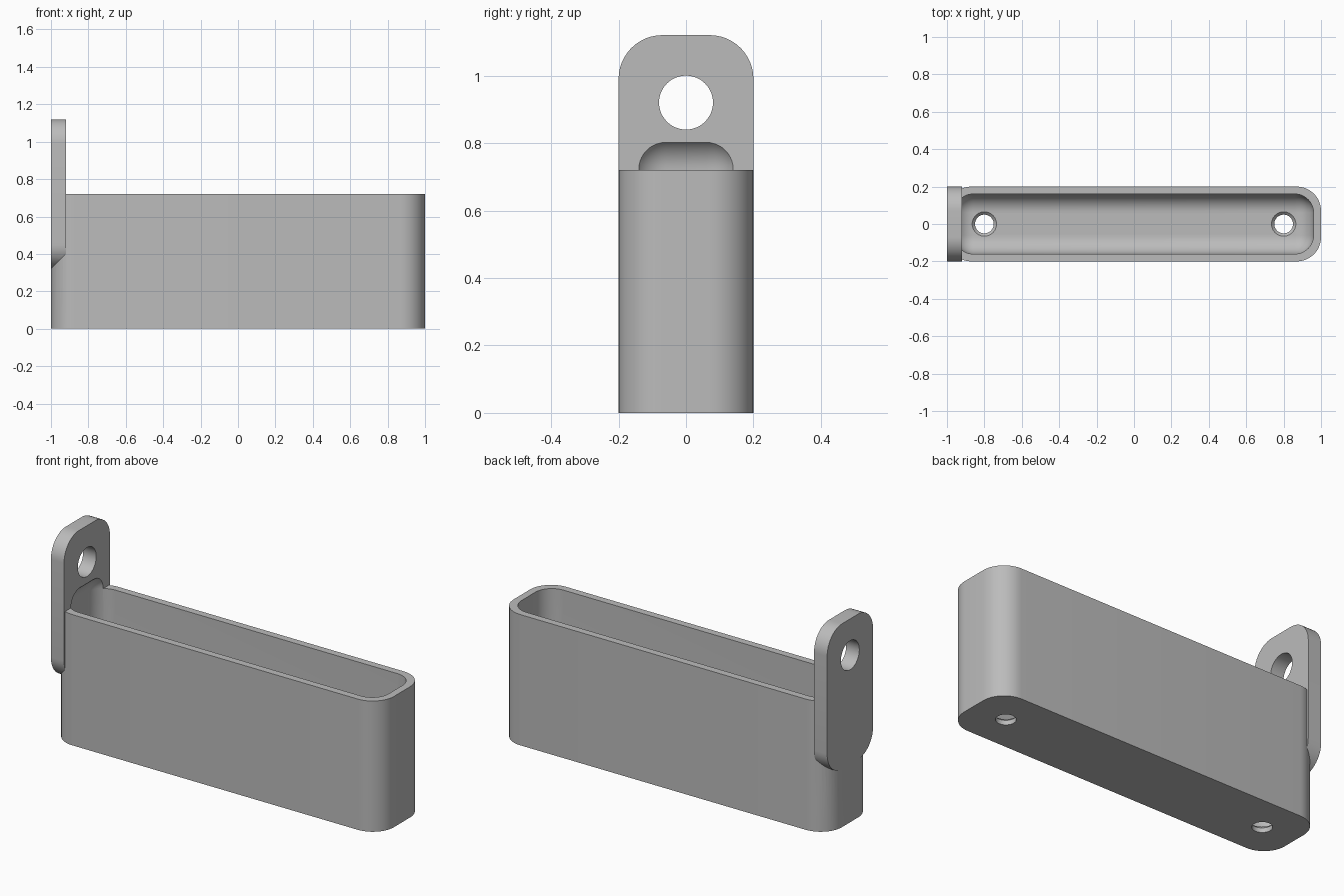
import bpy
import bmesh
from math import pi
from mathutils import Matrix, Vector

default = bpy.data.objects.get("Cube")
if default:
    bpy.data.objects.remove(default, do_unlink=True)

grey = bpy.data.materials.new("plain grey")
grey.use_nodes = True
colour = (0.5, 0.5, 0.5, 1)
grey.diffuse_color = colour
grey.node_tree.nodes["Principled BSDF"].inputs["Base Color"].default_value = colour


def finish(name, bm):
    bmesh.ops.recalc_face_normals(bm, faces=bm.faces)
    mesh = bpy.data.meshes.new(name)
    bm.to_mesh(mesh)
    bm.free()
    mesh.materials.append(grey)
    obj = bpy.data.objects.new(name, mesh)
    bpy.context.collection.objects.link(obj)
    return obj


def rounded_box(name, low, high, radius, axis=None):
    """Box with the edges along one axis rounded, or every edge."""
    low, high = Vector(low), Vector(high)
    bm = bmesh.new()
    bmesh.ops.create_cube(bm, size=1)
    bmesh.ops.scale(bm, vec=high - low, verts=bm.verts)
    bmesh.ops.translate(bm, vec=(low + high) / 2, verts=bm.verts)
    edges = [e for e in bm.edges if axis is None
             or abs(e.verts[0].co[axis] - e.verts[1].co[axis]) > 0.01]
    bmesh.ops.bevel(bm, geom=edges, offset=radius, offset_type='OFFSET',
                    segments=12, profile=0.5, affect='EDGES')
    return finish(name, bm)


def round_cutter(name, centre, r1, r2, depth, turn=0):
    """Cylinder or cone along z, turned about y."""
    bm = bmesh.new()
    place = Matrix.Translation(centre) @ Matrix.Rotation(turn, 4, 'Y')
    bmesh.ops.create_cone(bm, cap_ends=True, segments=48, radius1=r1,
                          radius2=r2, depth=depth, matrix=place)
    return finish(name, bm)


def combine(target, other, operation):
    other.hide_render = True
    mod = target.modifiers.new(operation.title(), 'BOOLEAN')
    mod.operation = operation
    mod.solver = 'EXACT'
    mod.object = other
    bpy.context.view_layer.objects.active = target
    bpy.ops.object.modifier_apply(modifier=mod.name)
    bpy.data.objects.remove(other, do_unlink=True)


# Outer shell and hanging tab joined into one solid
holder = rounded_box("holder_body", (-1, -0.2, 0), (1, 0.2, 0.72), 0.13, axis=2)
tab = rounded_box("hanging_tab", (-1, -0.2, 0.32), (-0.92, 0.2, 1.12), 0.13, axis=0)
combine(holder, tab, 'UNION')

# Hollow with rounded floor, also scooping into the tab
cavity = rounded_box("cavity_cutter", (-0.96, -0.16, 0.04), (0.96, 0.16, 0.822), 0.1)
combine(holder, cavity, 'DIFFERENCE')

# Hanging hole
combine(holder, round_cutter("tab_hole_cutter", (-0.96, 0, 0.92), 0.08, 0.08, 0.3, pi / 2),
        'DIFFERENCE')

# Countersunk drain holes
for x in (-0.8, 0.8):
    combine(holder, round_cutter("drain_cutter", (x, 0, 0), 0.05, 0.05, 0.2), 'DIFFERENCE')
    combine(holder, round_cutter("countersink_cutter", (x, 0, 0.035), 0.05, 0.07, 0.02),
            'DIFFERENCE')

# Smooth curves, sharp rims
bpy.ops.object.select_all(action='DESELECT')
holder.select_set(True)
bpy.context.view_layer.objects.active = holder
bpy.ops.object.shade_smooth_by_angle(angle=pi / 6)
